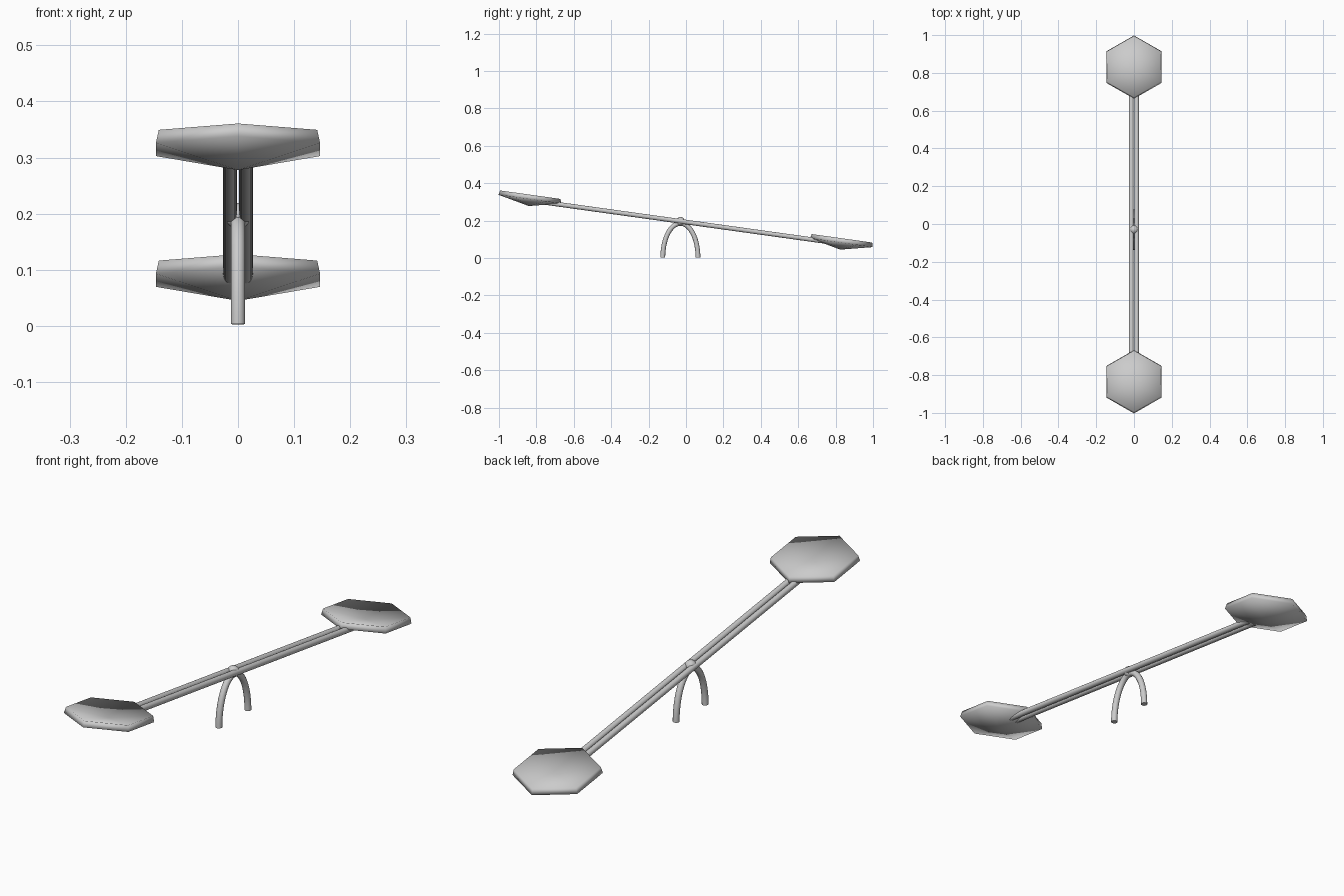
import bpy, bmesh, math
from mathutils import Vector, Matrix

if "Cube" in bpy.data.objects:
    bpy.data.objects.remove(bpy.data.objects["Cube"])

PIVOT = Vector((0, -0.03, 0.196))
TILT = -math.atan(0.14)


def add_mesh(name, bm):
    bmesh.ops.recalc_face_normals(bm, faces=bm.faces)
    me = bpy.data.meshes.new(name)
    bm.to_mesh(me)
    bm.free()
    ob = bpy.data.objects.new(name, me)
    bpy.context.collection.objects.link(ob)
    return ob


def smooth(ob, deg=40):
    bpy.ops.object.select_all(action='DESELECT')
    ob.select_set(True)
    bpy.context.view_layer.objects.active = ob
    bpy.ops.object.shade_smooth_by_angle(angle=math.radians(deg))


# Hexagonal dished seat: hollow centre, top rim, lower rim, pointed underside
def seat(name, y, z):
    bm = bmesh.new()
    rings = []
    for r, h in ((0.163, 0.0), (0.169, -0.024)):
        rings.append([bm.verts.new((r * math.sin(math.pi / 3 * i),
                                    r * math.cos(math.pi / 3 * i), h)) for i in range(6)])
    hollow = bm.verts.new((0, 0, -0.026))
    point = bm.verts.new((0, 0, -0.061))
    top, low = rings
    for i in range(6):
        j = (i + 1) % 6
        bm.faces.new((hollow, top[i], top[j]))
        bm.faces.new((top[i], low[i], low[j], top[j]))
        bm.faces.new((low[i], point, low[j]))
    ob = add_mesh(name, bm)
    ob.location = (0, y, z)
    ob.rotation_euler.x = TILT
    smooth(ob, 100)


seat("high_seat", -0.832, 0.338)
seat("low_seat", 0.834, 0.105)

# Twin round beams running side by side through the pivot
for side, x in (("left", -0.0143), ("right", 0.0143)):
    a = Vector((x, -0.77, PIVOT.z + 0.74 * 0.139))
    b = Vector((x, 0.775, PIVOT.z - 0.805 * 0.139))
    bm = bmesh.new()
    bmesh.ops.create_cone(bm, cap_ends=True, segments=24, radius1=0.0122,
                          radius2=0.0122, depth=(b - a).length)
    rot = (b - a).to_track_quat('Z', 'Y').to_matrix().to_4x4()
    bm.transform(Matrix.Translation((a + b) / 2) @ rot)
    smooth(add_mesh(side + "_beam", bm))

# Pivot ball
bm = bmesh.new()
bmesh.ops.create_uvsphere(bm, u_segments=24, v_segments=12, radius=0.023)
bm.transform(Matrix.Translation(PIVOT))
smooth(add_mesh("pivot_ball", bm))

# Arched tube stand
cu = bpy.data.curves.new("arch_stand", 'CURVE')
cu.dimensions = '3D'
cu.bevel_depth = 0.0128
cu.bevel_resolution = 4
cu.use_fill_caps = True
sp = cu.splines.new('POLY')
N = 32
sp.points.add(N)
for i, p in enumerate(sp.points):
    t = math.pi * i / N
    p.co = (0, PIVOT.y - 0.094 * math.cos(t), 0.003 + 0.182 * math.sin(t), 1)
arch = bpy.data.objects.new("arch_stand", cu)
bpy.context.collection.objects.link(arch)
bpy.ops.object.select_all(action='DESELECT')
arch.select_set(True)
bpy.context.view_layer.objects.active = arch
bpy.ops.object.convert(target='MESH')
smooth(bpy.context.object)
